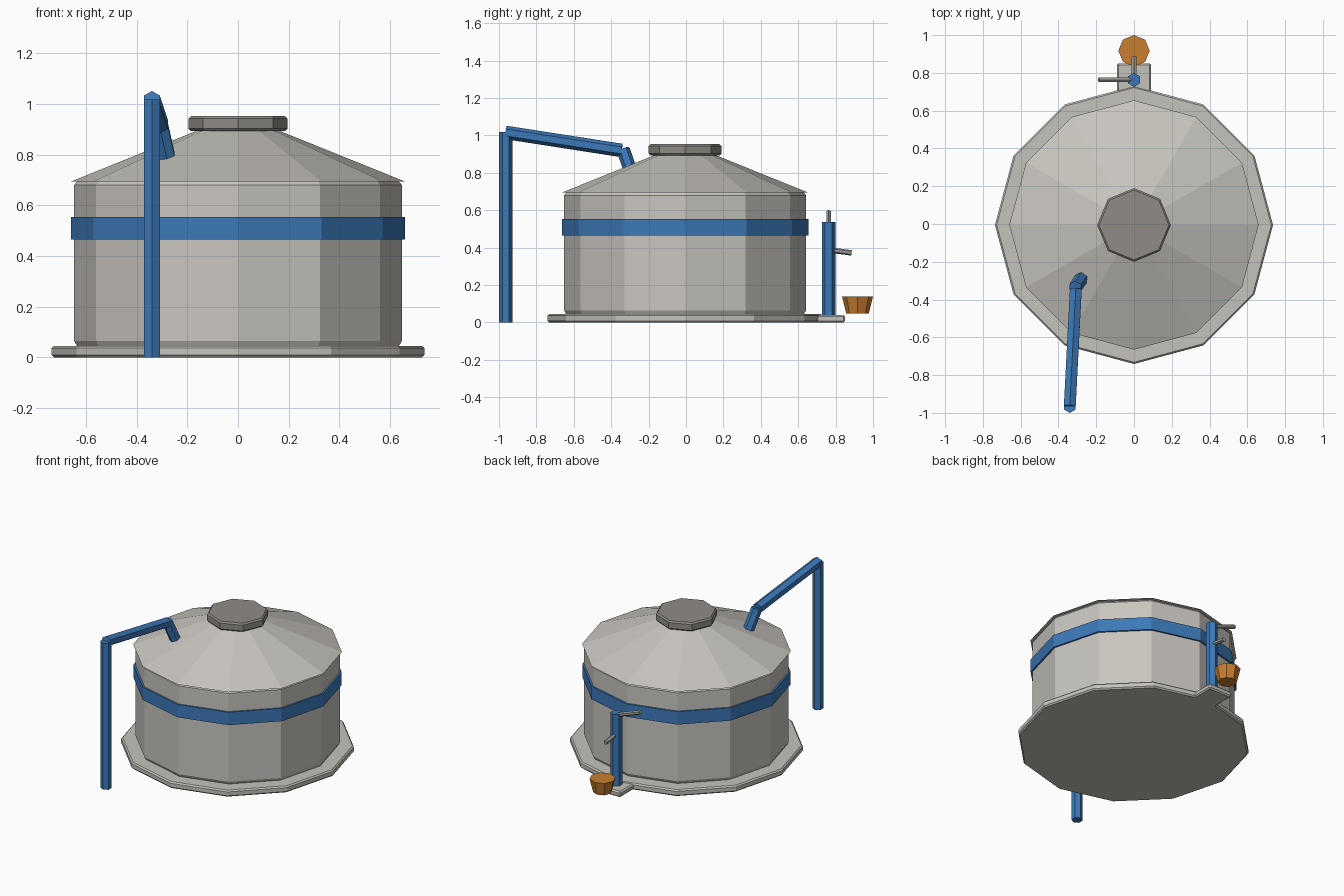
import bpy, bmesh, math
from mathutils import Vector

if "Cube" in bpy.data.objects:
    bpy.data.objects.remove(bpy.data.objects["Cube"])


def material(name, rgb):
    m = bpy.data.materials.new(name)
    m.diffuse_color = (*rgb, 1)
    m.use_nodes = True
    m.node_tree.nodes["Principled BSDF"].inputs["Base Color"].default_value = m.diffuse_color
    return m


METAL = material("pale_metal", (0.58, 0.56, 0.52))
CONCRETE = material("pale_concrete", (0.55, 0.54, 0.50))
DARK = material("dark_metal", (0.28, 0.265, 0.24))
STEEL = material("steel_grey", (0.36, 0.35, 0.33))
BLUE = material("pipe_blue", (0.045, 0.19, 0.48))
ORANGE = material("bucket_orange", (0.58, 0.21, 0.03))
TANK_Y = -0.005


def finish(name, bm, mat):
    bmesh.ops.recalc_face_normals(bm, faces=bm.faces)
    me = bpy.data.meshes.new(name)
    bm.to_mesh(me)
    bm.free()
    me.materials.append(mat)
    ob = bpy.data.objects.new(name, me)
    bpy.context.collection.objects.link(ob)
    return ob


def lathe(name, sides, profile, mat, centre=(0, 0)):
    """Stack of flat polygons (radius, height), first corner on +x."""
    bm = bmesh.new()
    rings = []
    for r, z in profile:
        ring = []
        for i in range(sides):
            a = 2 * math.pi * i / sides
            ring.append(bm.verts.new((centre[0] + r * math.cos(a),
                                      centre[1] + r * math.sin(a), z)))
        rings.append(ring)
    for lo, hi in zip(rings, rings[1:]):
        for i in range(sides):
            j = (i + 1) % sides
            bm.faces.new((lo[i], lo[j], hi[j], hi[i]))
    bm.faces.new(rings[0][::-1])
    bm.faces.new(rings[-1])
    return finish(name, bm, mat)


def rod(name, start, end, radius, mat, side=(1, 0, 0)):
    """Six-sided bar; its flats face along the side direction."""
    a, b = Vector(start), Vector(end)
    axis = (b - a).normalized()
    v = axis.cross(Vector(side)).normalized()
    u = v.cross(axis)
    bm = bmesh.new()
    ends = []
    for p in (a, b):
        ends.append([bm.verts.new(p + radius * (math.cos(t) * v + math.sin(t) * u))
                     for t in (math.pi * k / 3 for k in range(6))])
    for i in range(6):
        j = (i + 1) % 6
        bm.faces.new((ends[0][i], ends[0][j], ends[1][j], ends[1][i]))
    bm.faces.new(ends[0][::-1])
    bm.faces.new(ends[1])
    return finish(name, bm, mat)


# Tank: slab, body, roof, hatch and painted band
c = (0, TANK_Y)
lathe("base_slab", 12, [(0.727, 0), (0.736, 0.009), (0.736, 0.036), (0.727, 0.045)], CONCRETE, c)
lathe("tank_body", 12, [(0.636, 0.045), (0.647, 0.065), (0.647, 0.68), (0.636, 0.694)], METAL, c)
lathe("tank_roof", 12, [(0.66, 0.694), (0.16, 0.896)], METAL, c)
lathe("hatch", 8, [(0.185, 0.893), (0.195, 0.903), (0.195, 0.943), (0.185, 0.953)], DARK, c)
lathe("tank_band", 12, [(0.659, 0.465), (0.659, 0.554)], BLUE, c)

# Slab extension under the pump
bm = bmesh.new()
bmesh.ops.create_cube(bm, size=1)
for v in bm.verts:
    v.co = (v.co.x * 0.18, 0.751 + v.co.y * 0.20, 0.02 + v.co.z * 0.04)
bmesh.ops.bevel(bm, geom=bm.edges[:], offset=0.009, segments=1, affect='EDGES')
finish("pump_slab", bm, CONCRETE)

# Inlet pipe: upright, sloping arm, stub into the roof
elbow = (-0.308, -0.345, 0.92)
rod("inlet_upright", (-0.34, -0.964, 0), (-0.34, -0.964, 1.018), 0.036, BLUE)
rod("inlet_arm", (-0.34, -0.964, 1.016), elbow, 0.036, BLUE)
rod("inlet_stub", (-0.31, -0.336, 0.925), (-0.276, -0.284, 0.775), 0.036, BLUE)

# Hand pump
rod("pump_post", (0, 0.763, 0.035), (0, 0.763, 0.538), 0.037, BLUE)
rod("pump_handle", (0, 0.763, 0.52), (-0.186, 0.763, 0.588), 0.0145, STEEL, (0, 1, 0))
rod("pump_spout", (0, 0.763, 0.388), (0, 0.885, 0.372), 0.0145, STEEL)

# Bucket
lathe("bucket", 8, [(0.06, 0.047), (0.083, 0.14)], ORANGE, (0, 0.917))
